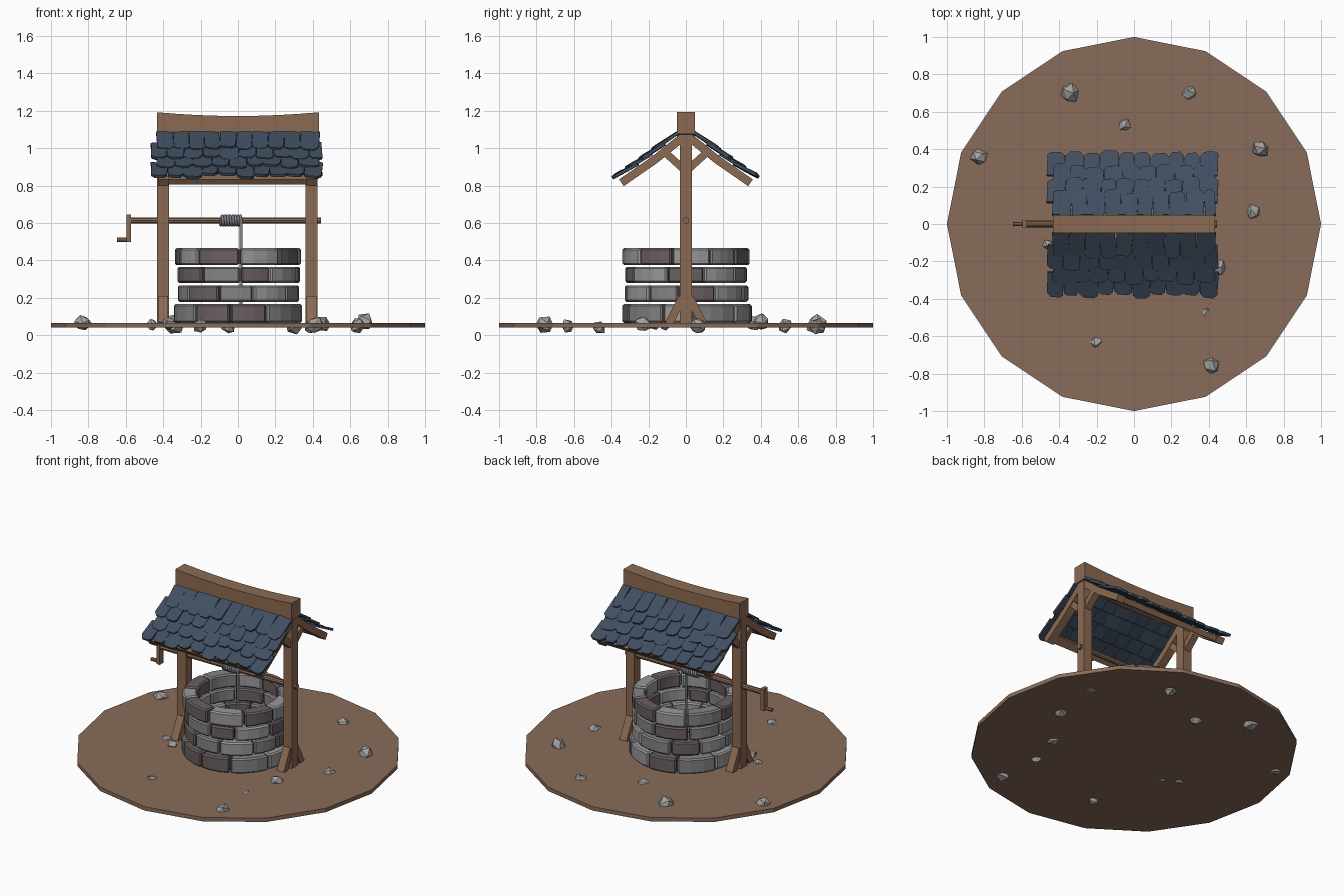
import bpy, bmesh, math, random
from mathutils import Vector, Matrix

if "Cube" in bpy.data.objects:
    bpy.data.objects.remove(bpy.data.objects["Cube"])

random.seed(7)

def material(name, c):
    m = bpy.data.materials.new(name)
    m.diffuse_color = (*c, 1)
    m.use_nodes = True
    m.node_tree.nodes["Principled BSDF"].inputs["Base Color"].default_value = m.diffuse_color
    return m

DIRT = material("dirt", (0.25, 0.15, 0.10))
WOOD = material("wood", (0.26, 0.145, 0.085))
LIGHT = material("light_stone", (0.32, 0.32, 0.33))
MID = material("mid_stone", (0.23, 0.23, 0.235))
DARK = material("brown_stone", (0.145, 0.115, 0.12))
PEBBLE = material("pebble_grey", (0.36, 0.36, 0.365))
SLATE = material("blue_slate", (0.052, 0.076, 0.118))
ROPE = material("rope_grey", (0.22, 0.23, 0.25))

def finish(name, bm, mats, bevel=0):
    bmesh.ops.recalc_face_normals(bm, faces=bm.faces)
    me = bpy.data.meshes.new(name)
    bm.to_mesh(me)
    bm.free()
    for m in mats:
        me.materials.append(m)
    ob = bpy.data.objects.new(name, me)
    bpy.context.collection.objects.link(ob)
    if bevel:
        b = ob.modifiers.new("bevel", 'BEVEL')
        b.width, b.segments, b.limit_method = bevel, 1, 'ANGLE'
        b.angle_limit = math.radians(40)
    return ob

def loft(bm, sections, mat=0):
    """Skin a chain of equal closed sections and cap both ends."""
    rings = [[bm.verts.new(p) for p in s] for s in sections]
    n = len(rings[0])
    faces = [bm.faces.new(rings[0]), bm.faces.new(rings[-1][::-1])]
    for a, b in zip(rings, rings[1:]):
        for i in range(n):
            j = (i + 1) % n
            faces.append(bm.faces.new((a[i], b[i], b[j], a[j])))
    for f in faces:
        f.material_index = mat

def beam_yz(name, x, width, path, thick):
    """Timber following a (y, z) path, with square-cut ends."""
    bm = bmesh.new()
    secs = []
    for i, (y, z) in enumerate(path):
        a, b = path[max(i - 1, 0)], path[min(i + 1, len(path) - 1)]
        d = Vector((0, b[0] - a[0], b[1] - a[1])).normalized()
        n = Vector((0, -d.z, d.y)) * thick / 2
        w = Vector((width / 2, 0, 0))
        c = Vector((x, y, z))
        secs.append([c - w - n, c + w - n, c + w + n, c - w + n])
    loft(bm, secs)
    return finish(name, bm, [WOOD])

def rod_x(name, x0, x1, z, r, sides):
    bm = bmesh.new()
    loft(bm, [[(x, r * math.cos(k * math.tau / sides), z + r * math.sin(k * math.tau / sides))
               for k in range(sides)] for x in (x0, x1)])
    return finish(name, bm, [WOOD])

# Sixteen-sided dirt disc
bm = bmesh.new()
loft(bm, [[(math.cos(k * math.tau / 16), math.sin(k * math.tau / 16), z) for k in range(16)]
          for z in (0.04, 0.066)])
finish("ground_disc", bm, [DIRT])

# Well wall: four courses of curved bricks
courses = [(0.066, 0.166, 0.347, -95, "DMLMLDMLMD"), (0.178, 0.267, 0.328, -110, "MLMDLMDLMD"),
           (0.28, 0.365, 0.33, -92, "DLDLMDMLDM"), (0.375, 0.465, 0.336, -89, "LDLMDLMDLD")]
for i, (z0, z1, r, start, cols) in enumerate(courses):
    bm = bmesh.new()
    n = len(cols)
    cuts = [start + 360 / n * k + random.uniform(-6, 6) for k in range(n)]
    cuts.append(cuts[0] + 360)
    for k in range(n):
        a0, a1 = cuts[k] + 0.7, cuts[k + 1] - 0.7
        ro = r + random.uniform(-0.006, 0.006)
        ri = 0.25 + random.uniform(-0.004, 0.004)
        secs = []
        for s in range(4):
            a = math.radians(a0 + (a1 - a0) * s / 3)
            c, sn = math.cos(a), math.sin(a)
            secs.append([(q * c, q * sn, z) for q, z in ((ri, z0), (ro, z0), (ro, z1), (ri, z1))])
        loft(bm, secs, "LMD".index(cols[k]))
    finish(f"brick_course_{i + 1}", bm, [LIGHT, MID, DARK], 0.009)

# Frame: posts, rafters and braces at both ends
for side, x in (("left", -0.4), ("right", 0.393)):
    beam_yz(f"{side}_post", x, 0.064, [(0, 0.06), (0, 1.09)], 0.064)
    for face, s in (("front", -1), ("back", 1)):
        beam_yz(f"{side}_{face}_rafter", x, 0.056,
                [(0, 1.072), (s * 0.09, 1.0), (s * 0.17, 0.936), (s * 0.345, 0.815)], 0.044)
        beam_yz(f"{side}_{face}_knee_brace", x, 0.046, [(s * 0.01, 0.885), (s * 0.12, 0.985)], 0.04)
        beam_yz(f"{side}_{face}_foot_brace", x, 0.052, [(s * 0.092, 0.06), (s * 0.022, 0.2)], 0.042)

# Eave battens between the rafters
for face, s in (("front", -1), ("back", 1)):
    beam_yz(f"{face}_eave_batten", 0, 0.80, [(s * 0.295, 0.849), (s * 0.338, 0.819)], 0.034)

# Sagging ridge beam
bm = bmesh.new()
secs = []
for k in range(9):
    t = k / 4 - 1
    sag = 0.02 * (1 - t * t)
    secs.append([(0.434 * t, y, z - sag) for y, z in
                 ((-0.048, 1.075), (0.048, 1.075), (0.048, 1.192), (-0.048, 1.192))])
loft(bm, secs)
finish("ridge_beam", bm, [WOOD])

# Overlapping roof shingles with clipped lower corners
def roof_z(y):
    return 1.105 - 0.87 * y + 0.33 * y * y

for face, s in (("front", -1), ("back", 1)):
    bm = bmesh.new()
    for row, y_end in enumerate((0.17, 0.24, 0.31, 0.383)):
        x = -0.435 if row % 2 == 0 else -0.465
        right = 0.435 if row % 2 == 0 else 0.45
        while x < right - 0.03:
            w = min(random.uniform(0.08, 0.105), right - x)
            if right - x - w < 0.04:
                w = right - x
            ye = y_end + random.uniform(-0.012, 0.01)
            yh = y_end - 0.13
            tail = Vector((0, s * ye, roof_z(ye) + 0.02 + random.uniform(-0.004, 0.006)))
            head = Vector((0, s * yh, roof_z(yh) + 0.004))
            d = tail - head
            length = d.length
            d.normalize()
            up = Vector((0, -s * d.z, abs(d.y)))
            h = w / 2 - 0.001
            c1, c2 = random.uniform(0.012, 0.03), random.uniform(0.012, 0.03)
            outline = [(-h, 0), (h, 0), (h, length - c1), (h * 0.55, length),
                       (-h * 0.55, length - 0.003), (-h, length - c2)]
            rot = random.uniform(-0.06, 0.06)
            roll = random.uniform(-0.07, 0.07)
            secs = []
            for t in (0, 0.016):
                sec = []
                for u, v in outline:
                    u2 = u * math.cos(rot) - (v - length / 2) * math.sin(rot)
                    v2 = v + u * math.sin(rot)
                    sec.append(head + d * v2 + up * (t + roll * u) + Vector((x + w / 2 + u2, 0, 0)))
                secs.append(sec)
            loft(bm, secs)
            x += w
    finish(f"{face}_shingles", bm, [SLATE])

# Winding axle and crank
rod_x("axle", -0.575, 0.443, 0.613, 0.018, 10)
beam_yz("crank_arm", -0.584, 0.024, [(0, 0.497), (0, 0.644)], 0.04)
rod_x("crank_handle", -0.647, -0.58, 0.51, 0.012, 8)

# Rope: coils round the axle, then hangs into the well
cu = bpy.data.curves.new("rope", 'CURVE')
cu.dimensions = '3D'
cu.bevel_depth, cu.bevel_resolution, cu.use_fill_caps = 0.008, 1, True
pts = []
turns, per = 8, 12
for k in range(turns * per + 1):
    a = math.pi + k * math.tau / per
    pts.append((-0.095 + 0.112 * k / (turns * per), 0.025 * math.cos(a), 0.613 + 0.025 * math.sin(a)))
pts.append((0.017, -0.025, 0.07))
sp = cu.splines.new('POLY')
sp.points.add(len(pts) - 1)
for p, co in zip(sp.points, pts):
    p.co = (*co, 1)
cu.materials.append(ROPE)
bpy.context.collection.objects.link(bpy.data.objects.new("rope", cu))

# Scattered pebbles: x, y, z, radius
pebbles = [(-0.34, 0.70, 0.055, 0.056), (0.30, 0.70, 0.05, 0.047), (-0.05, 0.53, 0.05, 0.041),
           (-0.83, 0.36, 0.064, 0.044), (0.675, 0.40, 0.07, 0.048), (0.64, 0.065, 0.052, 0.046),
           (-0.46, -0.11, 0.055, 0.031), (0.45, -0.23, 0.06, 0.045), (0.385, -0.465, 0.04, 0.036),
           (-0.205, -0.63, 0.048, 0.038), (0.415, -0.755, 0.055, 0.048), (-0.37, -0.17, 0.065, 0.035)]
bm = bmesh.new()
for x, y, z, r in pebbles:
    turn = Matrix.Rotation(random.uniform(0, 6), 4, 'Z') @ Matrix.Rotation(random.uniform(0, 6), 4, 'X')
    new = bmesh.ops.create_icosphere(bm, subdivisions=1, radius=r,
                                     matrix=Matrix.Translation((x, y, z)) @ turn)["verts"]
    for v in new:
        v.co += Vector([random.uniform(-0.12, 0.12) * r for _ in range(3)])
        v.co.z = max(v.co.z, 0)
finish("pebbles", bm, [PEBBLE])
